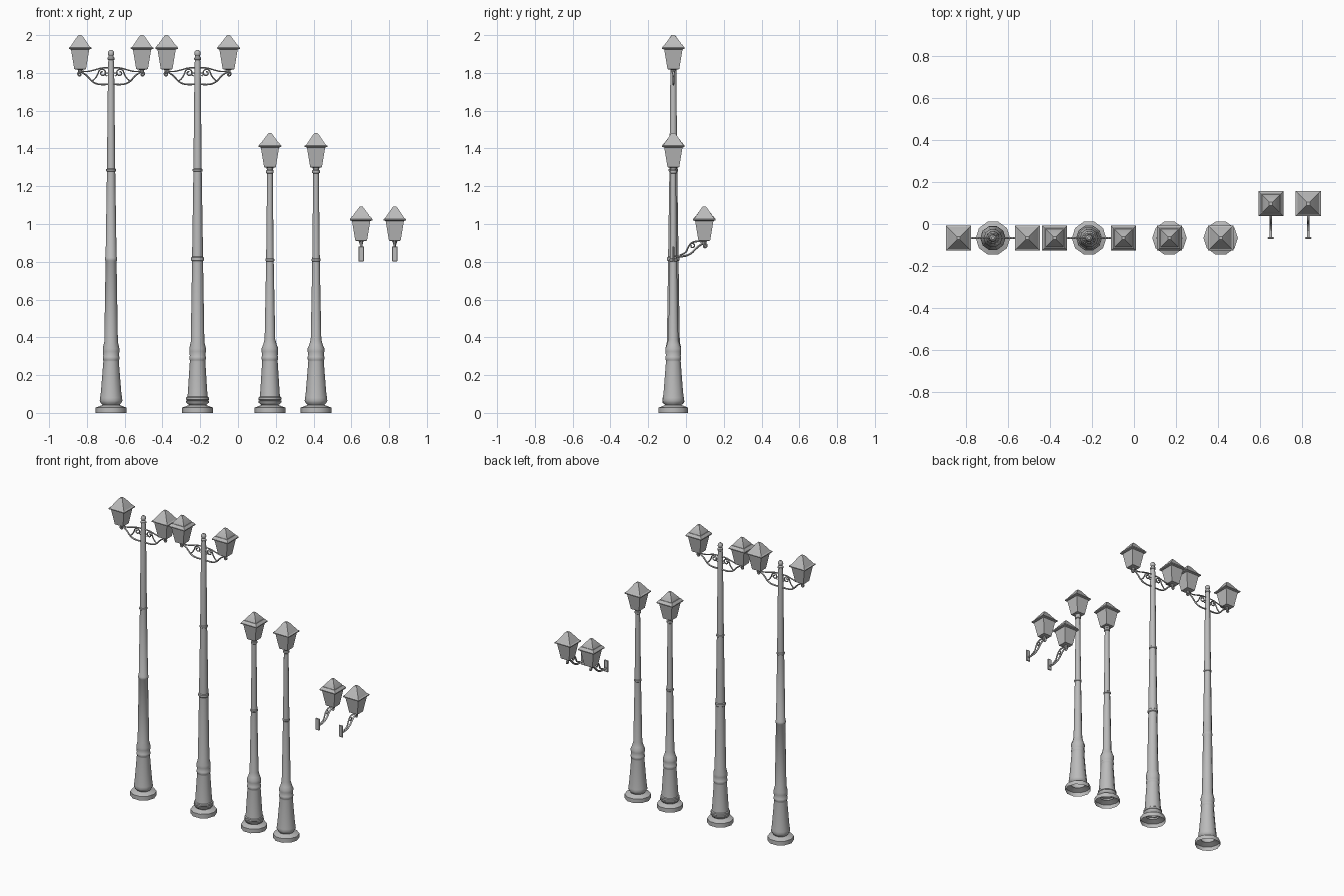
import bpy
import math
from math import sin, cos, pi

if "Cube" in bpy.data.objects:
    bpy.data.objects.remove(bpy.data.objects["Cube"], do_unlink=True)

# Single cast metal colour
metal = bpy.data.materials.new("grey_metal")
metal.use_nodes = True
GREY = (0.5, 0.5, 0.5, 1)
metal.diffuse_color = GREY
metal.node_tree.nodes["Principled BSDF"].inputs["Base Color"].default_value = GREY

POLE_Y = -0.067


def finish(obj, angle=30):
    bpy.ops.object.select_all(action='DESELECT')
    obj.select_set(True)
    bpy.context.view_layer.objects.active = obj
    if obj.type == 'CURVE':
        bpy.ops.object.convert(target='MESH')
        obj = bpy.context.object
    bpy.ops.object.shade_smooth_by_angle(angle=math.radians(angle))
    return obj


def lathe(name, profile, sides, loc, spin=0.0, bottom=False, angle=30):
    """Stack of regular rings (radius, height) with a closed top."""
    verts, faces = [], []
    for r, z in profile:
        for i in range(sides):
            a = spin + 2 * pi * i / sides
            verts.append((r * cos(a), r * sin(a), z))
    for k in range(len(profile) - 1):
        for i in range(sides):
            j = (i + 1) % sides
            a, b = k * sides, (k + 1) * sides
            faces.append((a + i, a + j, b + j, b + i))
    top = (len(profile) - 1) * sides
    faces.append(tuple(top + i for i in range(sides)))
    if bottom:
        faces.append(tuple(reversed(range(sides))))
    mesh = bpy.data.meshes.new(name)
    mesh.from_pydata(verts, [], faces)
    mesh.materials.append(metal)
    obj = bpy.data.objects.new(name, mesh)
    obj.location = loc
    bpy.context.collection.objects.link(obj)
    return finish(obj, angle)


def rod(name, points, radius, place):
    """Bent rod through (outward, up) points; place maps them to 3D."""
    curve = bpy.data.curves.new(name, 'CURVE')
    curve.dimensions = '3D'
    curve.bevel_depth = radius
    curve.bevel_resolution = 1
    curve.resolution_u = 3
    curve.use_fill_caps = True
    spline = curve.splines.new('BEZIER')
    spline.bezier_points.add(len(points) - 1)
    for bp, p in zip(spline.bezier_points, points):
        bp.co = place(*p)
        bp.handle_left_type = bp.handle_right_type = 'AUTO'
    curve.materials.append(metal)
    obj = bpy.data.objects.new(name, curve)
    bpy.context.collection.objects.link(obj)
    return finish(obj, 60)


def spiral(cu, cv, r0, r1, start, turn, n=9):
    pts = []
    for i in range(n):
        t = i / (n - 1)
        r, a = r0 + (r1 - r0) * t, start + turn * t
        pts.append((cu + r * cos(a), cv + r * sin(a)))
    return pts


def lantern(name, x, y, z, stepped):
    """Square tapered lantern; z is its underside. Half widths below."""
    body = [(0.012, 0), (0.031, 0.004), (0.049, 0.112)]
    brim = [(0.049, 0.108), (0.06, 0.112), (0.06, 0.118)]
    if stepped:
        roof = [(0.047, 0.134), (0.043, 0.134), (0.040, 0.142), (0.014, 0.176), (0.008, 0.184)]
    else:
        roof = [(0.052, 0.122), (0.014, 0.178), (0.008, 0.184)]
    for part, prof in (("glass_body", body), ("roof", brim + roof)):
        prof = [(w * math.sqrt(2), h) for w, h in prof]
        lathe(f"{name}_{part}", prof, 4, (x, y, z), pi / 4, True, 20)


def ring(r, z, h=0.007, out=0.004):
    return [(r, z - h), (r + out, z - h * 0.6), (r + out, z + h * 0.6), (r, z + h)]


def pole(name, x, tall, ringed):
    foot = [(0.082, 0), (0.082, 0.028), (0.06, 0.036), (0.045, 0.042)]
    if ringed:
        foot += [(0.06, 0.054), (0.062, 0.064)] + ring(0.054, 0.076, 0.01, 0.006)
        foot += [(0.052, 0.1)]
    else:
        foot += [(0.054, 0.052), (0.06, 0.064), (0.058, 0.08), (0.054, 0.11)]
    foot += [(0.041, 0.272)] + ring(0.041, 0.29, 0.012, 0.003)
    foot += [(0.044, 0.325), (0.044, 0.342)]
    if tall:
        shaft = [(0.036, 0.375)] + ring(0.029, 0.815, 0.012, 0.005 if ringed else 0.003)
        shaft += ring(0.022, 1.285, 0.008, 0.004)
        shaft += [(0.016, 1.85)] + ring(0.014, 1.875, 0.008, 0.004)
        shaft += [(0.012, 1.89), (0.017, 1.9), (0.015, 1.912), (0.007, 1.92)]
    else:
        shaft = [(0.036, 0.36), (0.028, 0.39)] + ring(0.02, 0.81, 0.008, 0.004)
        shaft += [(0.015, 1.25)] + ring(0.015, 1.277, 0.01, 0.005) + [(0.02, 1.3)]
    lathe(f"{name}_post", foot + shaft, 10, (x, POLE_Y, 0), 0, False, 40)


def double_arm(name, x):
    """Mirrored pair of scrolled brackets."""
    for side, s in (("right", -1), ("left", 1)):
        def place(u, v, s=s):
            return (x + s * u, POLE_Y, v)
        lower = [(0, 1.74), (0.07, 1.741), (0.1, 1.755), (0.125, 1.782), (0.145, 1.797)]
        rod(f"{name}_{side}_lower_bar",
            lower + spiral(0.165, 1.793, 0.013, 0.004, pi * 0.5, -pi * 1.6, 7), 0.005, place)
        rod(f"{name}_{side}_upper_bar",
            [(0, 1.828), (0.05, 1.826), (0.09, 1.815), (0.13, 1.807), (0.164, 1.812)], 0.004, place)
        rod(f"{name}_{side}_scroll",
            [(0.1, 1.757), (0.085, 1.77), (0.072, 1.79)]
            + spiral(0.046, 1.8, 0.022, 0.006, 0, pi * 2.6, 12), 0.004, place)
        rod(f"{name}_{side}_small_scroll",
            [(0.012, 1.765)] + spiral(0.022, 1.79, 0.013, 0.004, pi, -pi * 1.7, 8), 0.003, place)
        lathe(f"{name}_{side}_lantern_stem", [(0.006, 1.795), (0.011, 1.812), (0.011, 1.822)],
              8, (x + s * 0.164, POLE_Y, 0), 0, True)


def wall_lamp(name, x, stepped):
    def place(u, v):
        return (x, POLE_Y + u, v)
    # Rounded wall plate
    bpy.ops.mesh.primitive_cube_add(size=1, location=(x, POLE_Y, 0.842))
    plate = bpy.context.object
    plate.name = f"{name}_wall_plate"
    plate.scale = (0.03, 0.01, 0.08)
    bpy.ops.object.transform_apply(location=False, rotation=False)
    plate.data.materials.append(metal)
    bevel = plate.modifiers.new("soft_edges", 'BEVEL')
    bevel.width = 0.003
    # Scrolled bracket
    rod(f"{name}_main_bar",
        [(0, 0.83), (0.05, 0.829), (0.09, 0.842), (0.12, 0.87), (0.145, 0.89)]
        + spiral(0.166, 0.884, 0.013, 0.004, pi * 0.5, -pi * 1.6, 7), 0.006, place)
    rod(f"{name}_scroll",
        [(0.035, 0.835), (0.065, 0.85), (0.08, 0.88), (0.1, 0.902), (0.13, 0.908), (0.164, 0.905)],
        0.005, place)
    rod(f"{name}_curl", spiral(0.1, 0.884, 0.016, 0.005, pi * 0.8, -pi * 2, 9), 0.004, place)
    lathe(f"{name}_lantern_stem", [(0.006, 0.886), (0.011, 0.902), (0.011, 0.913)],
          8, (x, POLE_Y + 0.164, 0), 0, True)
    lantern(f"{name}_lantern", x, POLE_Y + 0.164, 0.908, stepped)


# Tall two-lantern street lamps
for name, x, fancy in (("plain_tall_lamp", -0.672, False), ("ringed_tall_lamp", -0.214, True)):
    pole(name, x, True, fancy)
    double_arm(name, x)
    for side, s in (("right", -1), ("left", 1)):
        lantern(f"{name}_{side}_lantern", x + s * 0.164, POLE_Y, 1.816, fancy)

# Short single-lantern lamps
for name, x, fancy in (("ringed_short_lamp", 0.169, True), ("plain_short_lamp", 0.413, False)):
    pole(name, x, False, fancy)
    lantern(f"{name}_lantern", x, POLE_Y, 1.297, fancy)

# Wall lamps
wall_lamp("stepped_wall_lamp", 0.652, True)
wall_lamp("plain_wall_lamp", 0.83, False)
